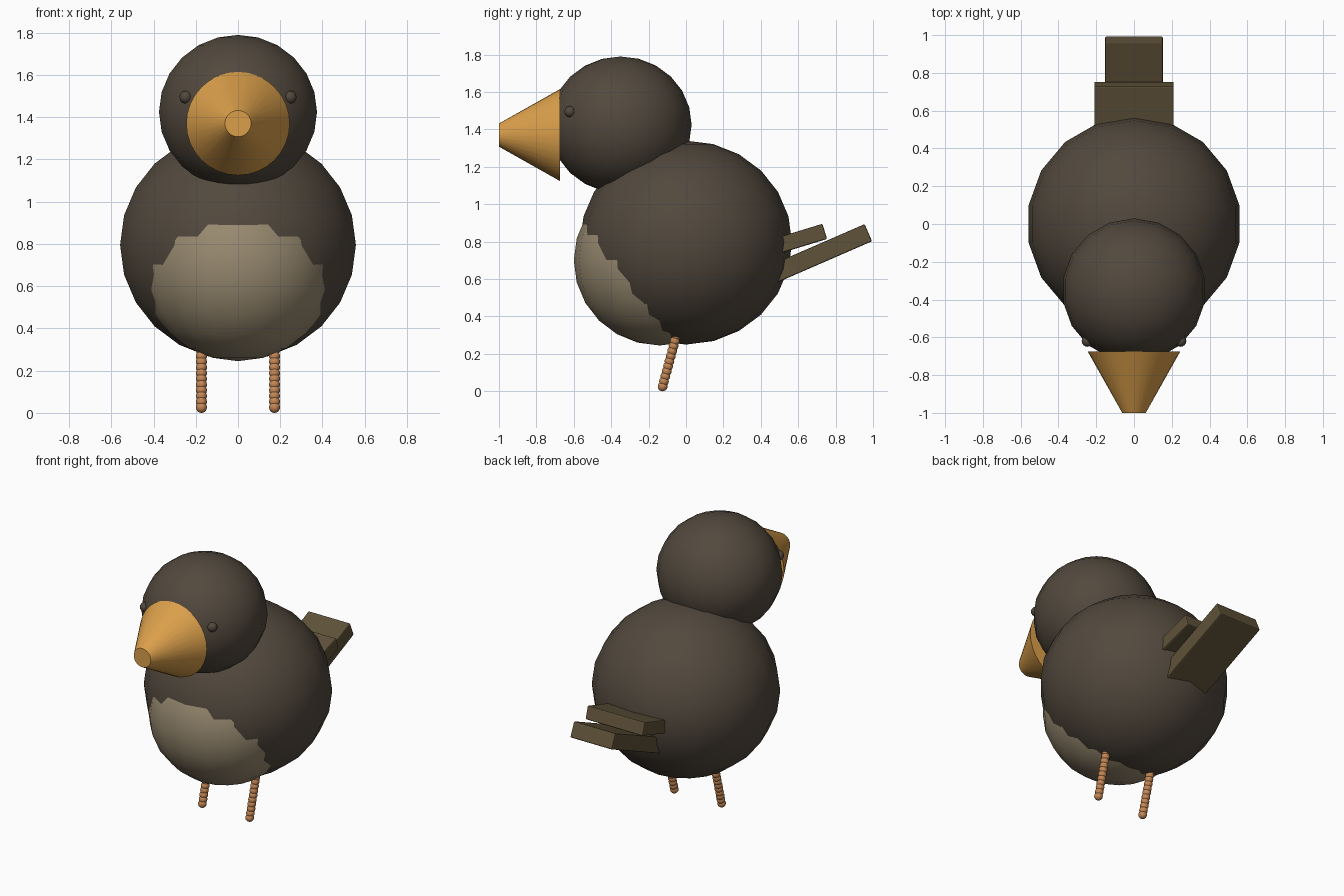
import bpy
import math

cube = bpy.data.objects.get("Cube")
if cube:
    bpy.data.objects.remove(cube, do_unlink=True)


def make_material(name, rgb):
    mat = bpy.data.materials.new(name)
    mat.use_nodes = True
    colour = (*rgb, 1.0)
    mat.diffuse_color = colour
    mat.node_tree.nodes["Principled BSDF"].inputs["Base Color"].default_value = colour
    return mat


dark_brown = make_material("dark_brown", (0.085, 0.066, 0.047))
pale_tan = make_material("pale_tan", (0.31, 0.25, 0.16))
golden_orange = make_material("golden_orange", (0.71, 0.35, 0.07))
copper = make_material("copper", (0.55, 0.24, 0.09))
olive_brown = make_material("olive_brown", (0.115, 0.085, 0.041))


def finish(name, mat):
    obj = bpy.context.object
    obj.name = name
    obj.data.materials.append(mat)
    return obj


def ball(name, centre, radii, mat, segments=18, rings=12):
    bpy.ops.mesh.primitive_uv_sphere_add(segments=segments, ring_count=rings,
                                         radius=1, location=centre)
    obj = finish(name, mat)
    obj.scale = radii
    bpy.ops.object.transform_apply(location=False, rotation=False, scale=True)
    bpy.ops.object.shade_smooth()
    return obj


def feather(name, tip, angle, width, length, thickness):
    """Flat bar whose far end is centred on tip (y, z), tilted up by angle."""
    a = math.radians(angle)
    centre = (0, tip[0] - math.cos(a) * length / 2, tip[1] - math.sin(a) * length / 2)
    bpy.ops.mesh.primitive_cube_add(size=1, location=centre, rotation=(a, 0, 0))
    obj = finish(name, olive_brown)
    obj.scale = (width, length, thickness)
    bpy.ops.object.transform_apply(location=False, rotation=False, scale=True)
    bevel = obj.modifiers.new("soft_edges", "BEVEL")
    bevel.width = 0.007
    bevel.segments = 2


# Body, belly and head
ball("body", (0, 0, 0.795), (0.567, 0.567, 0.545), dark_brown)
ball("belly", (0, -0.14, 0.7), (0.465, 0.46, 0.455), pale_tan)
ball("head", (0, -0.35, 1.425), (0.38, 0.38, 0.365), dark_brown)

# Beak: blunt cone pointing forward
bpy.ops.mesh.primitive_cone_add(vertices=32, radius1=0.245, radius2=0.062, depth=0.325,
                                location=(0, -0.8375, 1.37),
                                rotation=(math.pi / 2, 0, 0))
finish("beak", golden_orange)
bpy.ops.object.shade_smooth_by_angle(angle=math.radians(30))

# Tail feathers
feather("upper_tail", (0.742, 0.855), 17, 0.42, 0.4, 0.085)
feather("lower_tail", (0.975, 0.848), 23.5, 0.305, 0.6, 0.1)

# Eyes and beaded legs on both sides
BEADS = 12
for side, sign in (("left", 1), ("right", -1)):
    ball(side + "_eye", (sign * 0.247, -0.62, 1.495), (0.03,) * 3, dark_brown, 16, 10)
    beads = []
    for i in range(BEADS):
        z = 0.026 + i * 0.027
        centre = (sign * 0.173, -0.125 + 0.27 * (z - 0.026), z)
        beads.append(ball("bead", centre, (0.026,) * 3, copper, 16, 10))
    for bead in beads:
        bead.select_set(True)
    bpy.context.view_layer.objects.active = beads[0]
    bpy.ops.object.join()
    bpy.context.object.name = side + "_leg"
